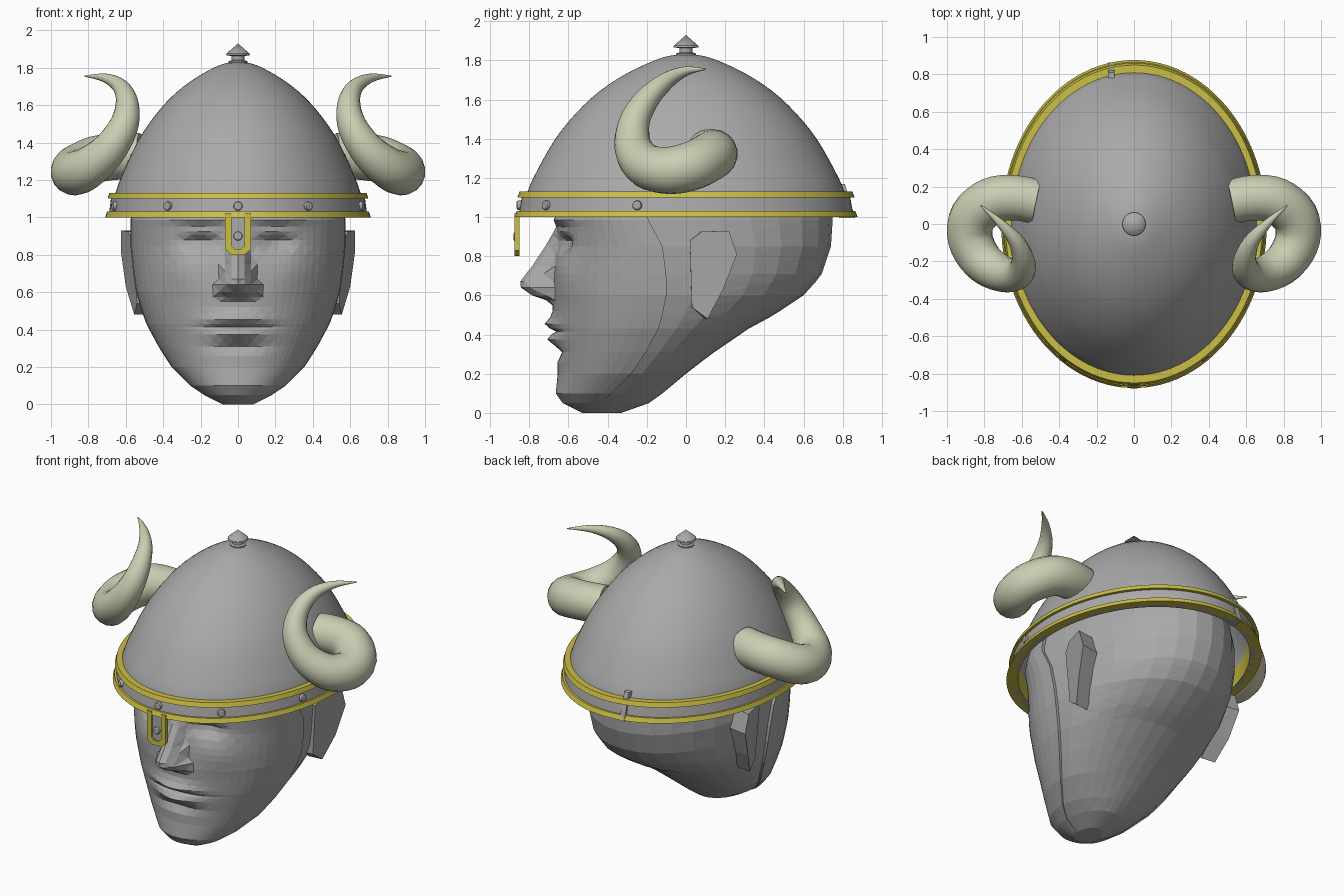
import bpy, bmesh, math
from mathutils import Vector

if "Cube" in bpy.data.objects:
    bpy.data.objects.remove(bpy.data.objects["Cube"])

RATIO = 1.235  # helmet plan: y radius / x radius


def material(name, rgb):
    m = bpy.data.materials.new(name)
    m.diffuse_color = (*rgb, 1)
    m.use_nodes = True
    m.node_tree.nodes["Principled BSDF"].inputs["Base Color"].default_value = m.diffuse_color
    return m


STEEL = material("steel_grey", (0.40, 0.40, 0.40))
GOLD = material("gold_trim", (0.60, 0.52, 0.06))
HORN = material("horn_ivory", (0.60, 0.62, 0.45))


def finish(name, verts, faces, mat, smooth=None):
    me = bpy.data.meshes.new(name)
    me.from_pydata(verts, [], faces)
    bm = bmesh.new()
    bm.from_mesh(me)
    bmesh.ops.remove_doubles(bm, verts=bm.verts, dist=0.0001)
    bmesh.ops.recalc_face_normals(bm, faces=bm.faces)
    bm.to_mesh(me)
    bm.free()
    me.materials.append(mat)
    ob = bpy.data.objects.new(name, me)
    bpy.context.collection.objects.link(ob)
    if smooth:
        bpy.ops.object.select_all(action='DESELECT')
        ob.select_set(True)
        bpy.context.view_layer.objects.active = ob
        bpy.ops.object.shade_smooth_by_angle(angle=math.radians(smooth))
    return ob


def spline(pts, n):
    """Catmull-Rom through tuples of any size."""
    P = [pts[0]] + list(pts) + [pts[-1]]
    out = []
    for i in range(1, len(P) - 2):
        for k in range(n):
            t = k / n
            out.append(tuple(0.5 * (2 * b + (c - a) * t + (2 * a - 5 * b + 4 * c - d) * t * t
                             + (3 * b - a - 3 * c + d) * t ** 3)
                             for a, b, c, d in zip(*P[i - 1:i + 3])))
    return out + [tuple(pts[-1])]


def lathe(name, prof, mat, ratio=RATIO, seg=96, closed=False, smooth=35):
    verts = [(r * math.cos(2 * math.pi * j / seg), ratio * r * math.sin(2 * math.pi * j / seg), z)
             for r, z in prof for j in range(seg)]
    n = len(prof)
    faces = []
    for i in range(n if closed else n - 1):
        a, b = i * seg, ((i + 1) % n) * seg
        for j in range(seg):
            k = (j + 1) % seg
            faces.append((a + j, a + k, b + k, b + j))
    return finish(name, verts, faces, mat, smooth)


def prism(name, front, back, mat):
    n = len(front)
    faces = [tuple(range(n)), tuple(range(2 * n - 1, n - 1, -1))]
    faces += [(i, (i + 1) % n, n + (i + 1) % n, n + i) for i in range(n)]
    return finish(name, front + back, faces, mat)


def lerp(table, z):
    for a, b in zip(table, table[1:]):
        if z <= b[0]:
            t = max(0, (z - a[0]) / (b[0] - a[0]))
            return [p + (q - p) * t for p, q in zip(a[1:], b[1:])]
    return table[-1][1:]


# Helmet dome with an inner shell
outer = spline([(.675, 1.0), (.655, 1.13), (.61, 1.25), (.54, 1.4), (.455, 1.53), (.36, 1.64),
                (.25, 1.73), (.13, 1.80), (.06, 1.825), (0, 1.83)], 3)
inner = [(r * .96, 1.0 + (z - 1.0) * .97) for r, z in outer][::-1]
lathe("helmet_dome", outer + inner, STEEL, closed=True)

# Rim: grey band, two flared gold rings and gold lining
lathe("rim_band", [(.66, 1.02), (.69, 1.02), (.678, 1.11), (.65, 1.11)], STEEL, closed=True)
lathe("lower_ring", [(.645, 1.0), (.71, 1.0), (.70, 1.03), (.66, 1.03)], GOLD, closed=True)
lathe("upper_ring", [(.64, 1.10), (.697, 1.10), (.688, 1.13), (.645, 1.13)], GOLD, closed=True)
lathe("rim_lining", [(.645, 1.0), (.63, 1.13)], GOLD)

# Top knob
lathe("top_knob", [(.05, 1.81), (.05, 1.835), (.034, 1.84), (.034, 1.862), (.064, 1.867),
                   (.062, 1.875), (0, 1.93)], STEEL, ratio=1, seg=20, smooth=30)


# Rivets along the front of the rim and on the nose guard
def rivet(name, loc, heading):
    bpy.ops.mesh.primitive_cylinder_add(vertices=8, radius=.026, depth=.03, location=loc,
                                        rotation=(math.pi / 2, 0, heading))
    ob = bpy.context.object
    ob.name = name
    ob.data.materials.append(STEEL)
    bv = ob.modifiers.new("rounding", 'BEVEL')
    bv.width, bv.segments, bv.limit_method = .009, 2, 'ANGLE'


for a in (-73, -33, 0, 33, 73):
    t = math.radians(a)
    x, y = .688 * math.sin(t), -.688 * RATIO * math.cos(t)
    rivet("rim_rivet", (x, y, 1.06), math.atan2(x * RATIO ** 2, -y))
rivet("nose_rivet", (0, -.865, .90), 0)

# Nose guard: gold frame around a steel plate
half = [(.07, 1.02), (.07, .83), (.035, .80)]
hole = [(.035, 1.02), (.035, .85), (.018, .832)]
frame = ([(-x, z) for x, z in half] + half[::-1] + hole + [(-x, z) for x, z in hole[::-1]])
prism("nose_guard_frame", [(x, -.875, z) for x, z in frame], [(x, -.85, z) for x, z in frame], GOLD)
plate = [(-.05, 1.02), (-.05, .825), (.05, .825), (.05, 1.02)]
prism("nose_guard_plate", [(x, -.865, z) for x, z in plate], [(x, -.853, z) for x, z in plate], STEEL)

# Seam clip at the back of the rim
clip = [(-.14, .995), (-.105, .995), (-.105, 1.17), (-.14, 1.17)]
prism("rim_seam_clip", [(x, .862 - (z - 1) * .3, z) for x, z in clip],
      [(x, .78, z) for x, z in clip], STEEL)

# Horns: tapering swept tubes (x, y, z, radius)
path = spline([(.52, .12, 1.33, .12), (.64, .14, 1.325, .123), (.76, .125, 1.31, .125),
               (.86, .04, 1.265, .125), (.875, -.08, 1.238, .121), (.81, -.20, 1.26, .113),
               (.70, -.268, 1.35, .097), (.615, -.265, 1.48, .08), (.592, -.20, 1.60, .063),
               (.625, -.10, 1.695, .044), (.71, .0, 1.745, .024), (.82, .10, 1.755, .003)], 4)
for side, label in ((1, "right_horn"), (-1, "left_horn")):
    pts = [Vector(p[:3]) for p in path]
    verts, faces, S = [], [], 18
    up = Vector((0, 0, 1))
    for i, p in enumerate(pts):
        d = (pts[min(i + 1, len(pts) - 1)] - pts[max(i - 1, 0)]).normalized()
        up = (up - d * up.dot(d)).normalized()
        w = d.cross(up)
        for j in range(S):
            a = 2 * math.pi * j / S
            q = p + (up * math.cos(a) + w * math.sin(a)) * path[i][3]
            verts.append((q.x * side, q.y, q.z))
    for i in range(len(pts) - 1):
        faces += [(i * S + j, i * S + (j + 1) % S, (i + 1) * S + (j + 1) % S, (i + 1) * S + j)
                  for j in range(S)]
    faces += [tuple(range(S)), tuple(range((len(pts) - 1) * S, len(pts) * S))]
    finish(label, verts, faces, HORN, 40)

# Head: horizontal sections (z, front y, seam y, back y, half width)
HEAD = [(0, -.53, -.45, -.33, .08), (.05, -.63, -.43, -.19, .18), (.1, -.665, -.38, -.12, .255),
        (.2, -.655, -.28, .0, .355), (.3, -.66, -.21, .13, .42), (.43, -.675, -.14, .32, .49),
        (.5, -.68, -.12, .45, .515), (.6, -.685, -.1, .6, .545), (.7, -.68, -.1, .69, .56),
        (.85, -.665, -.12, .74, .575), (1.0, -.66, -.2, .75, .575), (1.15, -.62, -.2, .72, .54),
        (1.35, -.48, -.1, .55, .42)]
NOSE = [(.55, 0, .12), (.575, .03, .125), (.60, .10, .13), (.64, .16, .125), (.67, .165, .10),
        (.75, .11, .075), (.85, .055, .06), (.95, 0, .06)]


def bump(x, z, cx, cz, sx, sz):
    return math.exp(-((abs(x) - cx) / sx) ** 2 - ((z - cz) / sz) ** 2)


def relief(x, z):
    h, w = lerp(NOSE, z)
    f = h * max(0, 1 - (x / w) ** 2) if .55 < z < .95 else 0
    f += .045 * bump(x, z, 0, .455, .15, .03) + .04 * bump(x, z, 0, .375, .13, .03)  # lips
    f -= .025 * bump(x, z, 0, .415, .17, .012) + .03 * bump(x, z, 0, .31, .14, .03)
    f -= .06 * bump(x, z, .2, .88, .10, .06)                                        # eye sockets
    f += .035 * bump(x, z, .2, .915, .09, .025) + .03 * bump(x, z, .2, .99, .2, .03)  # lids, brow
    return f + .02 * bump(x, z, .3, .7, .12, .1)                                    # cheekbones


rows = [0, .02, .05, .1, .15, .2, .26, .31, .345, .375, .4, .415, .43, .455, .485, .52, .55, .575,
        .60, .64, .67, .71, .75, .80, .85, .88, .905, .925, .95, .985, 1.03, 1.15, 1.25, 1.35]
F, B = 36, 16
verts, faces = [], []
for z in rows:
    yf, yc, yb, w = lerp(HEAD, z)
    for j in range(F + 1):
        u = 2 * j / F - 1
        t = math.pi / 2 * (.7 * u + .3 * u ** 3)   # denser around the nose
        x = w * math.sin(t)
        verts.append((x, yc - (yc - yf) * math.cos(t) ** .9 - relief(x, z) * math.cos(t), z))
    for j in range(B + 1):                          # skull behind the face seam
        s = math.pi * j / B
        verts.append((w * .965 * math.cos(s), yc + (yb - yc) * math.sin(s), z))
N = F + B + 2
for i in range(len(rows) - 1):
    for j in range(N):
        a, b, c, d = i * N + j, i * N + (j + 1) % N, (i + 1) * N + (j + 1) % N, (i + 1) * N + j
        faces += [(a, b, c), (a, c, d)] if (i + j) % 2 else [(a, b, d), (b, c, d)]
faces += [tuple(range(N)), tuple(range((len(rows) - 1) * N, len(rows) * N))]
finish("head", verts, faces, STEEL)

# Ears: angular wedges (y, z, outer x)
EAR = [(.02, .88, .565), (.08, .925, .59), (.22, .93, .625), (.26, .81, .625), (.19, .63, .60),
       (.11, .48, .555), (.03, .54, .54)]
for side, label in ((1, "right_ear"), (-1, "left_ear")):
    prism(label, [(side * x, y, z) for y, z, x in EAR],
          [(side * .46, y * .9, z) for y, z, x in EAR], STEEL)
